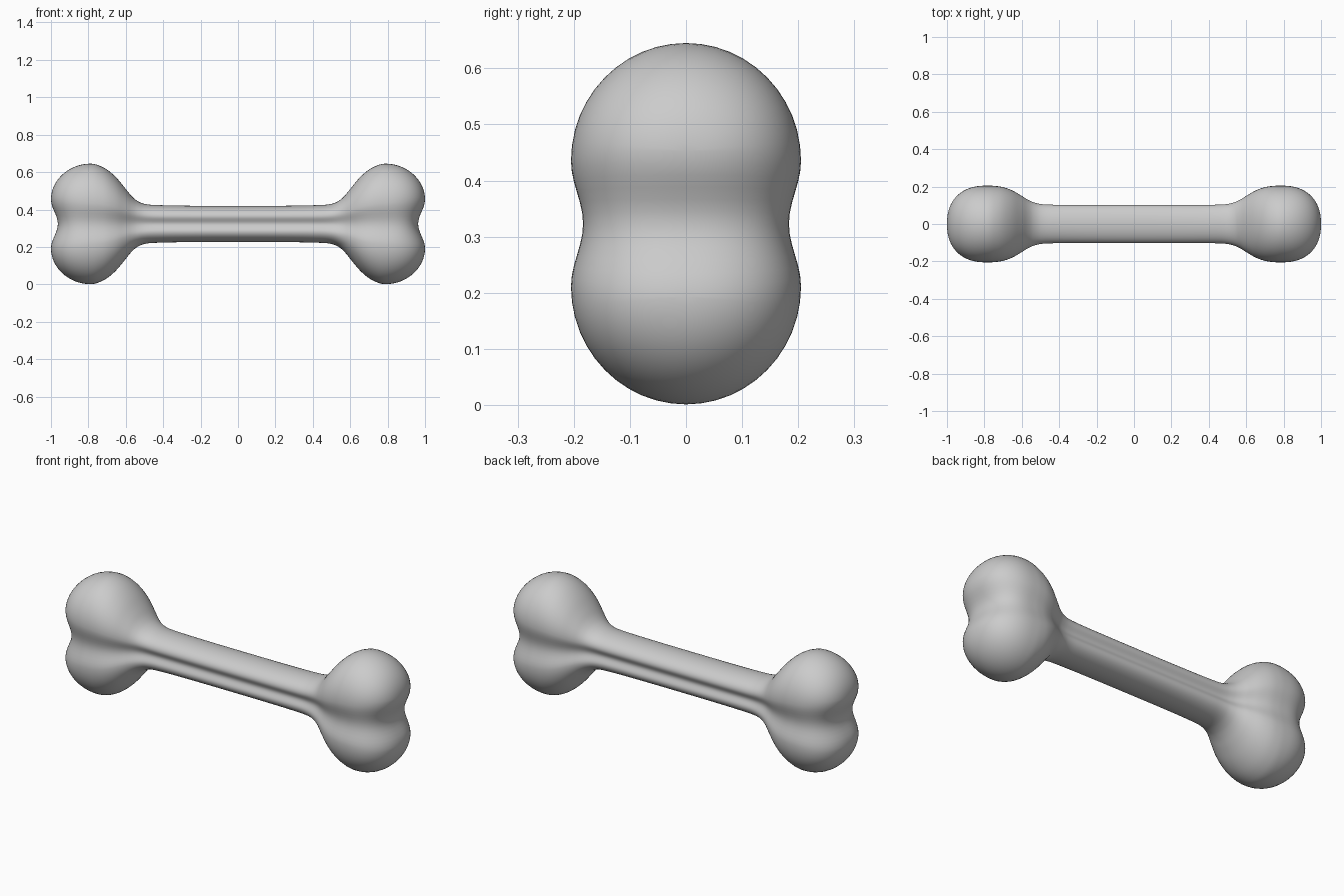
import bpy, bmesh
from math import sin, cos, pi

if "Cube" in bpy.data.objects:
    bpy.data.objects.remove(bpy.data.objects["Cube"])

MID_Z = 0.323
# x, half height, half width, lobe offset, side groove depth (fraction)
KEYS = [(0.00, .096, .102, .040, .13), (0.25, .097, .102, .040, .13),
        (0.44, .101, .103, .041, .13), (0.50, .107, .107, .045, .13),
        (0.54, .124, .117, .052, .13), (0.57, .150, .131, .060, .13),
        (0.60, .187, .150, .070, .13), (0.65, .247, .179, .088, .12),
        (0.70, .290, .197, .101, .11), (0.75, .315, .204, .109, .105),
        (0.79, .322, .205, .112, .105)]


def catmull(a, b, c, d, t):
    # x spacing aware cubic between keys b and c
    h = c[0] - b[0]
    out = [b[0] + h * t]
    for i in range(1, 5):
        m0 = (c[i] - a[i]) / (c[0] - a[0]) * h
        m1 = (d[i] - b[i]) / (d[0] - b[0]) * h
        out.append((2*t**3 - 3*t*t + 1) * b[i] + (t**3 - 2*t*t + t) * m0
                   + (3*t*t - 2*t**3) * c[i] + (t**3 - t*t) * m1)
    return out


# stations along half the bone: shaft, flare, then rounded end
stations = []
last = KEYS[-1]
ext = [(-KEYS[1][0],) + KEYS[1][1:]] + KEYS + [(0.83,) + KEYS[-2][1:]]
for i in range(1, len(KEYS)):
    for s in range(4):
        stations.append(catmull(*ext[i-1:i+3], s / 4))
stations.append(list(last))
N = 20
for i in range(1, N + 1):
    a = i / N * pi / 2
    t = sin(a)
    c = last[3] + 0.018 * t
    h = c + (last[1] - last[3]) * cos(a) - 0.018 * t * cos(a)
    w = last[2] * max(0, 1 - t ** 2.3) ** (1 / 2.3) if i < N else 0
    stations.append([0.79 + 0.21 * t, h, w, c, last[4]])


def ring(bm, st, sign):
    # figure-of-eight section: two arcs joined by softly pinched sides
    x, h, w, c, k = st
    pts = [(w * cos(pi * j / 24), c + (h - c) * sin(pi * j / 24)) for j in range(25)]
    for j in range(1, 12):
        z = c * (1 - j / 6)
        pts.append((-w * (1 - k * (1 + cos(pi * z / c)) / 2), z))
    arc = pts[:25]
    pts += [(-y, -z) for y, z in arc]
    pts += [(-y, -z) for y, z in pts[25:36]]
    weight = max(0, (x - 0.79) / 0.21) ** 1.5
    verts = []
    for y, z in pts:
        notch = 0.037 * weight * (1 + cos(pi * min(1, abs(z) / 0.13))) / 2
        verts.append(bm.verts.new((sign * (x - notch), y, MID_Z + z)))
    return verts


# whole bone as one lofted skin
bm = bmesh.new()
rings = [ring(bm, s, -1) for s in reversed(stations)] + [ring(bm, s, 1) for s in stations[1:]]
for a, b in zip(rings, rings[1:]):
    n = len(a)
    for j in range(n):
        bm.faces.new((a[j], a[(j+1) % n], b[(j+1) % n], b[j]))
bmesh.ops.remove_doubles(bm, verts=bm.verts, dist=1e-5)
bmesh.ops.recalc_face_normals(bm, faces=bm.faces)
for f in bm.faces:
    f.smooth = True
me = bpy.data.meshes.new("bone")
bm.to_mesh(me)
bm.free()
bone = bpy.data.objects.new("bone", me)
bpy.context.collection.objects.link(bone)
